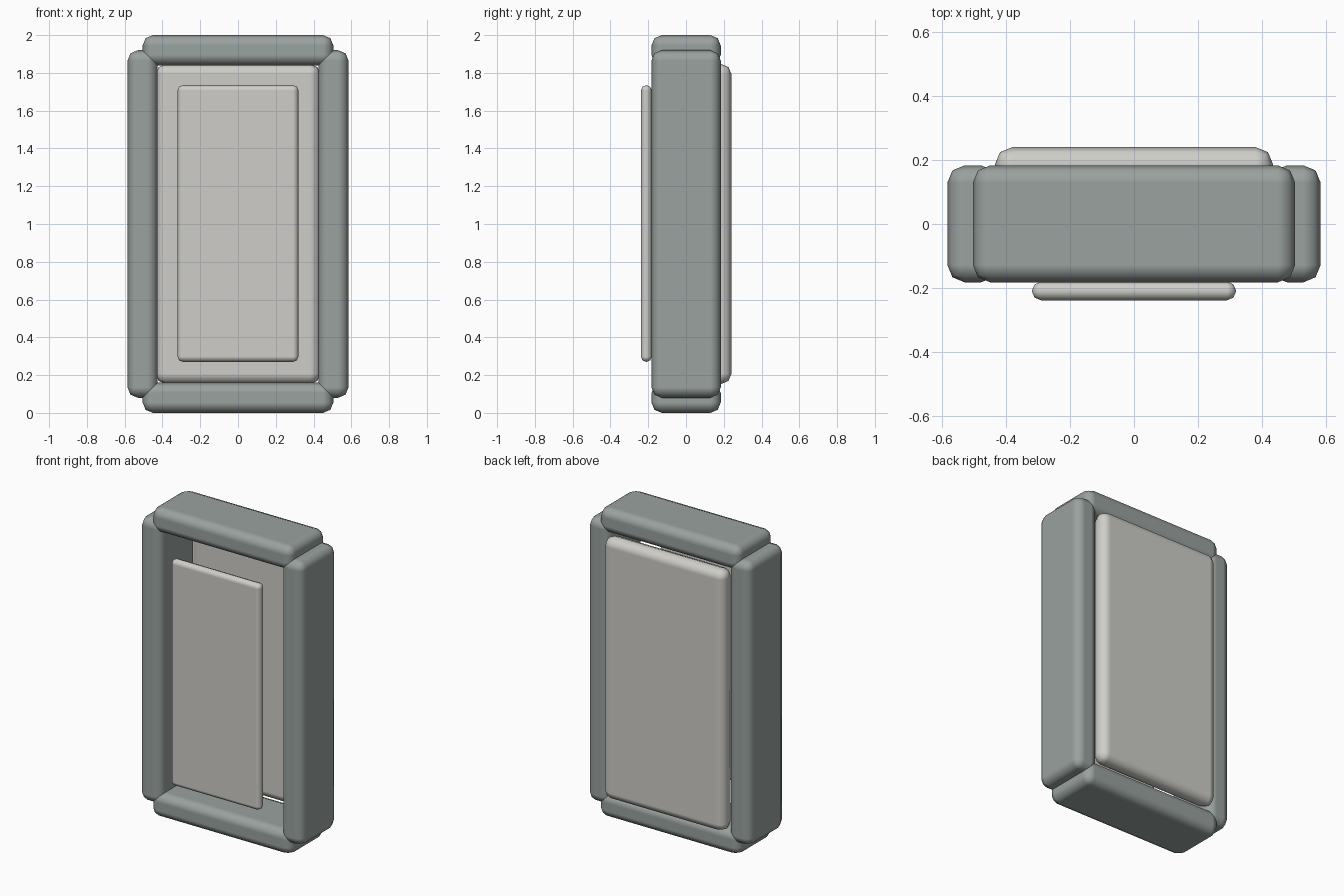
import bpy
import math

if "Cube" in bpy.data.objects:
    bpy.data.objects.remove(bpy.data.objects["Cube"])


def material(name, rgb):
    m = bpy.data.materials.new(name)
    m.diffuse_color = (*rgb, 1.0)
    m.use_nodes = True
    m.node_tree.nodes["Principled BSDF"].inputs["Base Color"].default_value = m.diffuse_color
    return m


frame_grey = material("frame grey", (0.32, 0.36, 0.345))
panel_white = material("warm white", (0.62, 0.615, 0.58))


def rounded_box(name, x, y, z, radius, mat):
    """Box spanning the given (min, max) ranges, with rounded edges."""
    bpy.ops.mesh.primitive_cube_add(size=1, location=[sum(r) / 2 for r in (x, y, z)])
    ob = bpy.context.object
    ob.name = name
    ob.dimensions = [r[1] - r[0] for r in (x, y, z)]
    bpy.ops.object.transform_apply(location=False, rotation=False, scale=True)
    ob.data.materials.append(mat)
    bpy.ops.object.shade_smooth()
    bevel = ob.modifiers.new("rounded edges", "BEVEL")
    bevel.width = radius
    bevel.segments = 2
    bevel.limit_method = "ANGLE"
    bevel.angle_limit = math.radians(40)
    bevel.harden_normals = True
    return ob


depth = (-0.183, 0.184)

# Upright frame bars
rounded_box("left_frame_bar", (-0.585, -0.425), depth, (0.08, 1.92), 0.055, frame_grey)
rounded_box("right_frame_bar", (0.425, 0.585), depth, (0.08, 1.92), 0.055, frame_grey)

# Horizontal frame bars
rounded_box("bottom_frame_bar", (-0.505, 0.505), depth, (0.0, 0.16), 0.055, frame_grey)
rounded_box("top_frame_bar", (-0.505, 0.505), depth, (1.84, 2.0), 0.055, frame_grey)

# Large panel closing the back, small panel floating at the front
rounded_box("back_panel", (-0.436, 0.436), (0.128, 0.241), (0.153, 1.847), 0.055, panel_white)
rounded_box("front_panel", (-0.32, 0.32), (-0.239, -0.181), (0.27, 1.735), 0.0285, panel_white)
